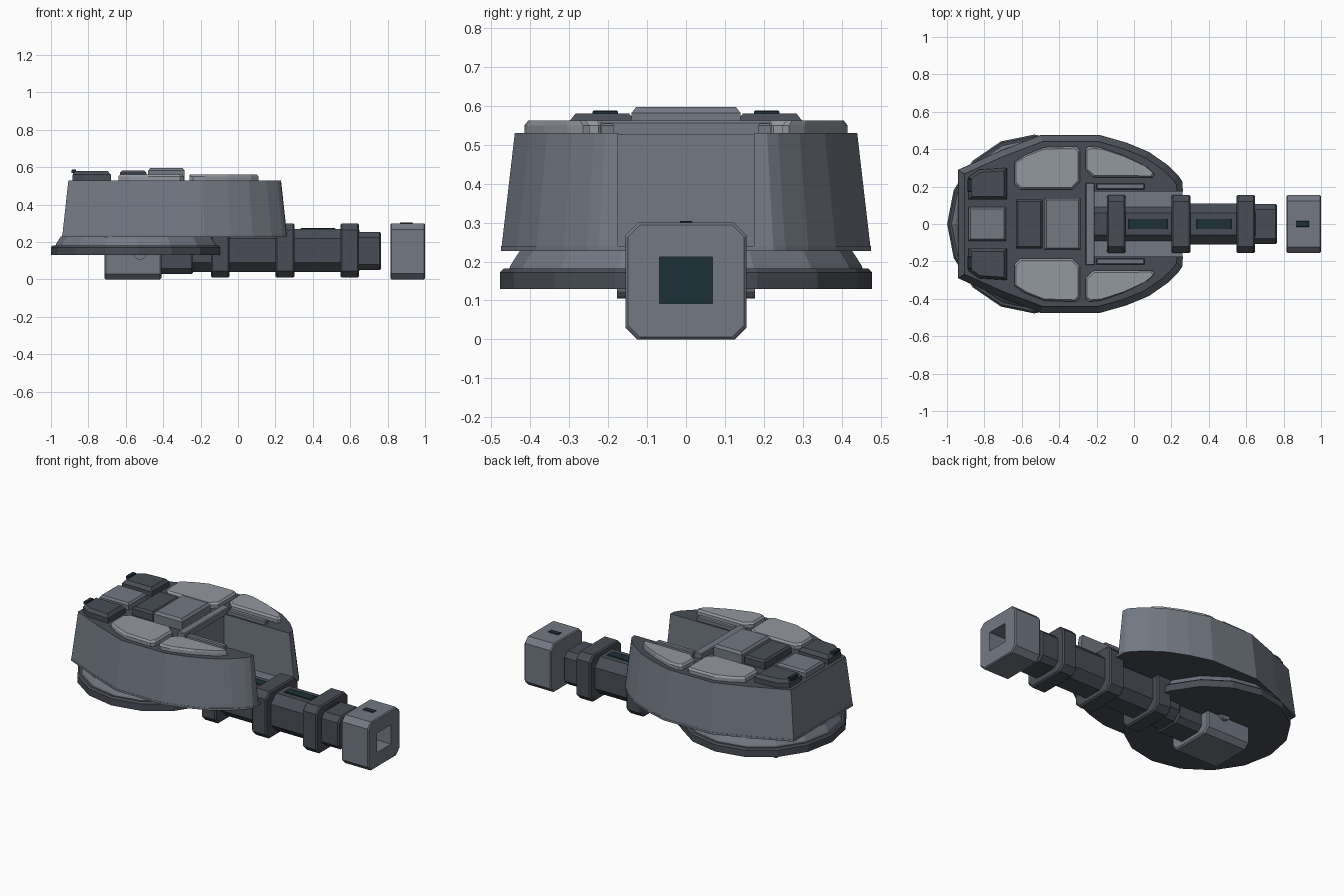
import bpy, bmesh, math

if "Cube" in bpy.data.objects:
    bpy.data.objects.remove(bpy.data.objects["Cube"])


def material(name, r, g, b):
    m = bpy.data.materials.new(name)
    m.diffuse_color = (r, g, b, 1)
    m.use_nodes = True
    m.node_tree.nodes["Principled BSDF"].inputs["Base Color"].default_value = m.diffuse_color
    return m


MID = material("mid_grey", 0.17, 0.19, 0.23)
DARK = material("dark_grey", 0.065, 0.073, 0.092)
LIGHT = material("light_grey", 0.29, 0.31, 0.35)
GLASS = material("dark_teal", 0.012, 0.03, 0.04)


def loft(name, rings, mat, cap_mat=None):
    """Join equal-length rings of 3D points and cap both ends."""
    bm = bmesh.new()
    loops = [[bm.verts.new(p) for p in ring] for ring in rings]
    n = len(loops[0])
    for a, b in zip(loops, loops[1:]):
        for i in range(n):
            j = (i + 1) % n
            bm.faces.new((a[i], a[j], b[j], b[i]))
    bm.faces.new(loops[0])
    cap = bm.faces.new(loops[-1])
    if cap_mat:
        cap.material_index = 1
    bmesh.ops.recalc_face_normals(bm, faces=bm.faces)
    mesh = bpy.data.meshes.new(name)
    bm.to_mesh(mesh)
    bm.free()
    mesh.materials.append(mat)
    if cap_mat:
        mesh.materials.append(cap_mat)
    ob = bpy.data.objects.new(name, mesh)
    bpy.context.collection.objects.link(ob)
    return ob


def shrink(pts, d):
    """Pull a 2D outline in by about d on every side."""
    xs, ys = [p[0] for p in pts], [p[1] for p in pts]
    cx, cy = (min(xs) + max(xs)) / 2, (min(ys) + max(ys)) / 2
    sx, sy = 1 - 2 * d / (max(xs) - min(xs)), 1 - 2 * d / (max(ys) - min(ys))
    return [(cx + (x - cx) * sx, cy + (y - cy) * sy) for x, y in pts]


def plate(name, pts, z0, z1, mat, edge=0.012):
    levels = [(pts, z0), (pts, z1 - edge), (shrink(pts, edge * 0.8), z1)]
    return loft(name, [[(x, y, z) for x, y in p] for p, z in levels], mat)


def rect(x0, x1, y0, y1):
    return [(x0, y0), (x1, y0), (x1, y1), (x0, y1)]


def pair(name, pts, z0, z1, mat, edge=0.012):
    plate(name + "_left", pts, z0, z1, mat, edge)
    plate(name + "_right", [(x, -y) for x, y in pts], z0, z1, mat, edge)


def section(half, z0, z1, c):
    """Chamfered rectangle in y, z."""
    return [(-half + c, z0), (half - c, z0), (half, z0 + c), (half, z1 - c),
            (half - c, z1), (-half + c, z1), (-half, z1 - c), (-half, z0 + c)]


def block(name, x0, x1, half, z0, z1, c, mat, edge=0.008):
    big, small = section(half, z0, z1, c), shrink(section(half, z0, z1, c), edge)
    steps = [(x0, small), (x0 + edge, big), (x1 - edge, big), (x1, small)]
    return loft(name, [[(x, y, z) for y, z in s] for x, s in steps], mat)


def disc(name, profile, mat):
    """Sixteen-sided turned part from radius, height pairs."""
    ang = [2 * math.pi * i / 16 for i in range(16)]
    return loft(name, [[(-0.533 + r * 0.975 * math.cos(a), r * math.sin(a), z)
                        for a in ang] for r, z in profile], mat)


# Turning ring and collar under the turret
disc("base_ring", [(0.478, 0.13), (0.478, 0.172), (0.468, 0.182)], DARK)
disc("collar", [(0.455, 0.18), (0.45, 0.192), (0.425, 0.23)], MID)

# Tapered turret shell, open at the front around the gun
side = [(-0.94, 0.29), (-0.72, 0.39), (-0.5, 0.475), (-0.18, 0.475), (-0.04, 0.435),
        (0.08, 0.385), (0.18, 0.315), (0.24, 0.255), (0.26, 0.225)]
mirrored = [(x, -y) for x, y in reversed(side)]


def taper(pts, t):
    return [(-0.34 + (x + 0.34) * (1 - 0.055 * t), y * (1 - 0.074 * t)) for x, y in pts]


def shell_ring(z):
    t = (z - 0.227) / 0.303
    outer, other = taper(side, t), taper(mirrored, t)
    tip = outer[-1][0] + 0.003
    slot = [(tip, 0.175), (-0.22, 0.175), (-0.22, -0.175), (tip, -0.175)]
    return [(x, y, z) for x, y in outer + slot + other]


loft("turret_shell", [shell_ring(0.24), shell_ring(0.53)], MID, DARK)
loft("turret_floor", [[(x, y, z) for x, y in side + mirrored]
                      for z in (0.24, 0.227)], MID, DARK)

# Roof armour plates
pair("roof_plate", [(-0.64, 0.215), (-0.64, 0.33), (-0.58, 0.37), (-0.48, 0.41),
                    (-0.31, 0.415), (-0.29, 0.395), (-0.29, 0.225), (-0.33, 0.185),
                    (-0.61, 0.185)], 0.525, 0.562, LIGHT)
pair("front_roof_plate", [(-0.26, 0.4), (-0.24, 0.415), (-0.18, 0.41), (-0.05, 0.365),
                          (0.07, 0.305), (0.11, 0.265), (0.1, 0.248), (-0.22, 0.25),
                          (-0.26, 0.29)], 0.525, 0.562, LIGHT)
pair("rear_box", [(-0.885, 0.13), (-0.885, 0.25), (-0.83, 0.29), (-0.68, 0.3),
                  (-0.68, 0.13)], 0.525, 0.58, DARK, 0.02)
pair("rear_box_tip", rect(-0.89, -0.865, 0.175, 0.24), 0.57, 0.588, GLASS, 0.003)
plate("rear_hatch", rect(-0.885, -0.685, -0.09, 0.09), 0.525, 0.57, MID)
plate("centre_vent", rect(-0.63, -0.49, -0.13, 0.13), 0.525, 0.582, DARK)
plate("centre_hatch", rect(-0.48, -0.285, -0.14, 0.14), 0.525, 0.597, MID, 0.015)

# Frame around the gun opening
plate("slot_crossbar", rect(-0.26, -0.21, -0.22, 0.22), 0.525, 0.562, MID, 0.006)
pair("slot_rail", rect(-0.2, 0.055, 0.185, 0.217), 0.525, 0.555, MID, 0.006)

# Gun barrel with three clamps
block("barrel", -0.25, 0.65, 0.11, 0.04, 0.27, 0.05, DARK)
block("barrel_end", 0.64, 0.765, 0.108, 0.05, 0.255, 0.03, DARK)
for i, (a, b) in enumerate([(-0.145, -0.045), (0.2, 0.303), (0.547, 0.648)]):
    block("barrel_clamp_%d" % (i + 1), a, b, 0.155, 0.01, 0.3, 0.035, DARK)
plate("barrel_strip_rear", rect(-0.03, 0.18, -0.028, 0.028), 0.26, 0.276, GLASS, 0.003)
plate("barrel_strip_front", rect(0.335, 0.52, -0.028, 0.028), 0.26, 0.276, GLASS, 0.003)

# Breech and its pivot below the ring
block("breech", -0.715, -0.41, 0.155, 0.0, 0.22, 0.03, MID)
block("breech_neck", -0.42, -0.24, 0.1, 0.028, 0.22, 0.03, DARK)
circle = [(0.035 * math.cos(a * math.pi / 6), 0.035 * math.sin(a * math.pi / 6))
          for a in range(12)]
loft("breech_pivot", [[(-0.523 + u, y, 0.14 + v) for u, v in circle]
                      for y in (-0.177, 0.177)], MID)

# Muzzle block with a square bore
muzzle = block("muzzle", 0.815, 1.0, 0.155, 0.0, 0.3, 0.032, MID, 0.006)
cutter = plate("bore_cutter", rect(0.88, 1.1, -0.068, 0.068), 0.092, 0.212, GLASS, 0)
cutter.hide_render = True
cutter.hide_viewport = True
cut = muzzle.modifiers.new("bore", "BOOLEAN")
cut.operation, cut.object, cut.solver = "DIFFERENCE", cutter, "EXACT"
plate("bore_back", rect(0.875, 0.884, -0.07, 0.07), 0.09, 0.214, GLASS, 0.001)
plate("muzzle_vent", rect(0.865, 0.935, -0.017, 0.017), 0.29, 0.304, GLASS, 0.003)
